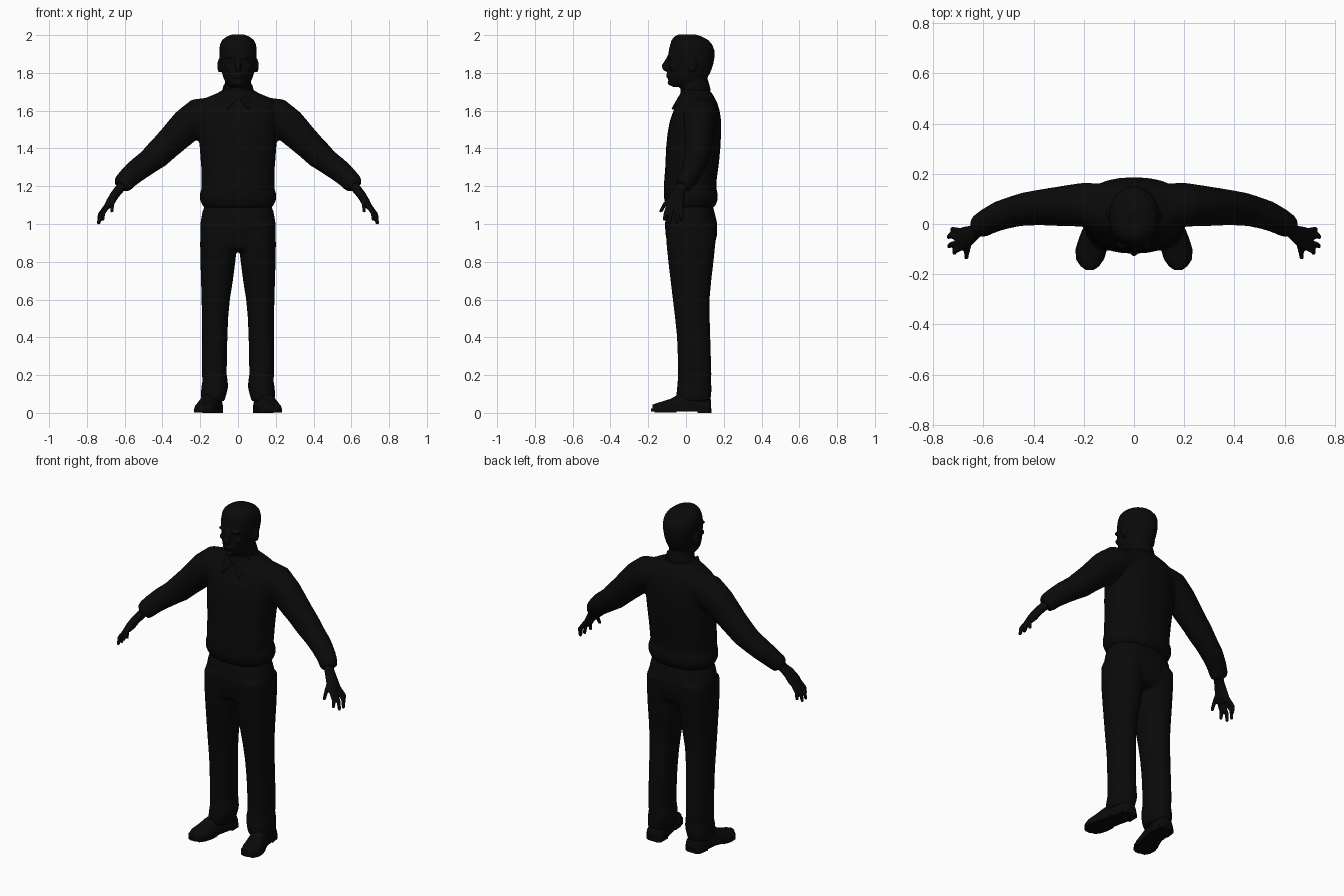
import bpy, bmesh, math
from mathutils import Vector

black = bpy.data.materials.new("matte black")
black.diffuse_color = (0.003, 0.003, 0.003, 1)


def curve_unit(t, n):
    """Point on a unit superellipse."""
    c, s = math.cos(t), math.sin(t)
    return (math.copysign(abs(c) ** (2 / n), c), math.copysign(abs(s) ** (2 / n), s))


def add_loft(bm, rings):
    """Skin closed rings of points and cap both ends."""
    rows = [[bm.verts.new(p) for p in r] for r in rings]
    k = len(rows[0])
    for a, b in zip(rows, rows[1:]):
        for i in range(k):
            bm.faces.new((a[i], a[(i + 1) % k], b[(i + 1) % k], b[i]))
    bm.faces.new(rows[0][::-1])
    bm.faces.new(rows[-1])


def upright(bm, sections, n=2.3, k=28):
    """Sections: z, left x, right x, front y, back y."""
    rings = []
    for z, x0, x1, y0, y1 in sections:
        pts = [curve_unit(2 * math.pi * i / k, n) for i in range(k)]
        rings.append([((x0 + x1) / 2 + u * (x1 - x0) / 2,
                       (y0 + y1) / 2 + v * (y1 - y0) / 2, z) for u, v in pts])
    add_loft(bm, rings)


def tube(bm, path, side=(0, 1, 0), k=18):
    """Path: x, y, z, radius across, radius along the side direction."""
    ps = [Vector(p[:3]) for p in path]
    rings = []
    for i, p in enumerate(path):
        t = (ps[min(i + 1, len(ps) - 1)] - ps[max(i - 1, 0)]).normalized()
        s = Vector(side)
        s = (s - t * s.dot(t)).normalized()
        w = t.cross(s)
        rings.append([ps[i] + w * (math.cos(a) * p[3]) + s * (math.sin(a) * p[4])
                      for a in (2 * math.pi * j / k for j in range(k))])
    add_loft(bm, rings)


def ball(bm, centre, size):
    res = bmesh.ops.create_uvsphere(bm, u_segments=16, v_segments=10, radius=1)
    for v in res["verts"]:
        v.co = Vector([c + a * s for c, a, s in zip(centre, v.co, size)])


def finish(bm, name, mirror=False, voxel=0, smooth=0, angle=60):
    bmesh.ops.recalc_face_normals(bm, faces=bm.faces)
    me = bpy.data.meshes.new(name)
    bm.to_mesh(me)
    bm.free()
    ob = bpy.data.objects.new(name, me)
    bpy.context.collection.objects.link(ob)
    me.materials.append(black)
    if mirror:
        m = ob.modifiers.new("Mirror", "MIRROR")
        m.use_mirror_merge = False
    if voxel:
        m = ob.modifiers.new("Blend", "REMESH")
        m.mode = "VOXEL"
        m.voxel_size = voxel
        m.use_smooth_shade = True
    if smooth:
        m = ob.modifiers.new("Soften", "SMOOTH")
        m.factor, m.iterations = 0.5, smooth
    bpy.ops.object.select_all(action="DESELECT")
    ob.select_set(True)
    bpy.context.view_layer.objects.active = ob
    bpy.ops.object.shade_smooth_by_angle(angle=math.radians(angle))
    return ob


# Pullover: torso, shoulders and sleeves blended into one skin
bm = bmesh.new()
upright(bm, [(z, -w, w, f, b) for z, w, f, b in [
    (1.085, .175, -.095, .145), (1.10, .19, -.105, .158), (1.13, .203, -.116, .168),
    (1.16, .203, -.118, .168), (1.19, .192, -.118, .160), (1.24, .195, -.115, .163),
    (1.30, .195, -.110, .172), (1.40, .203, -.106, .182), (1.48, .208, -.098, .186),
    (1.55, .215, -.085, .186), (1.60, .220, -.066, .178), (1.64, .206, -.048, .166),
    (1.67, .165, -.035, .152), (1.695, .105, -.028, .135), (1.715, .075, -.02, .12)]])
for s in (1, -1):
    tube(bm, [(s * x, y, z, r, d) for x, y, z, r, d in [
        (.13, .078, 1.60, .075, .085), (.20, .077, 1.575, .096, .088),
        (.27, .072, 1.522, .092, .082), (.37, .066, 1.423, .078, .072),
        (.43, .060, 1.365, .074, .067), (.47, .052, 1.332, .066, .063),
        (.53, .035, 1.288, .062, .059), (.58, .012, 1.245, .056, .053),
        (.606, -.005, 1.217, .054, .049), (.62, -.016, 1.198, .044, .043)]])
finish(bm, "pullover", voxel=.011, smooth=4)

# Trousers: hips and two legs
bm = bmesh.new()
upright(bm, [(1.12, -.17, .17, -.08, .135), (1.06, -.19, .19, -.102, .152),
             (1.0, -.2, .2, -.112, .166), (.94, -.2, .2, -.108, .165),
             (.88, -.198, .198, -.095, .148), (.86, -.19, .19, -.08, .13)])
for s in (1, -1):
    upright(bm, [(z, s * a, s * b, f, r) for z, a, b, f, r in [
        (1.0, .0, .198, -.108, .162), (.90, .003, .201, -.104, .156),
        (.80, .014, .199, -.094, .146), (.70, .027, .196, -.082, .134),
        (.60, .043, .193, -.070, .125), (.50, .052, .191, -.058, .126),
        (.40, .056, .190, -.048, .129), (.30, .058, .191, -.044, .132),
        (.20, .060, .191, -.042, .135), (.17, .054, .188, -.044, .132),
        (.13, .053, .195, -.048, .136), (.09, .064, .196, -.052, .133),
        (.06, .072, .194, -.045, .128)]])
finish(bm, "trousers", voxel=.011, smooth=4)

# Shoes: uppers swept from heel to toe, with sole and heel block
bm = bmesh.new()
rings = []
for y, x, w, h in [(.132, .13, .035, .07), (.115, .13, .052, .09), (.06, .135, .054, .11),
                   (0, .145, .052, .115), (-.04, .157, .055, .098), (-.08, .166, .060, .075),
                   (-.12, .173, .059, .062), (-.155, .176, .046, .052), (-.178, .176, .024, .043)]:
    rings.append([(x + math.cos(a) * w, y, .014 + (h - .014) * (max(0, math.sin(a)) ** .8))
                  for a in (math.pi * i / 14 for i in range(15))])
add_loft(bm, rings)
finish(bm, "shoe_uppers", mirror=True)

bm = bmesh.new()
outline = [(.136, .13, .028), (.12, .13, .05), (.06, .134, .055), (0, .145, .051),
           (-.05, .16, .057), (-.10, .170, .063), (-.14, .175, .056),
           (-.168, .176, .037), (-.184, .176, .014)]


def plate(bm, rows, z0, z1):
    loop = [(x + w, y) for y, x, w in rows] + [(x - w, y) for y, x, w in reversed(rows)]
    add_loft(bm, [[(x, y, z) for x, y in loop] for z in (z0, z1)])


plate(bm, outline, .008, .022)
plate(bm, outline[:3], 0, .01)
plate(bm, outline[4:-1], .002, .01)
finish(bm, "shoe_soles", mirror=True, angle=35)

# Hands: palm, four fingers and a thumb
bm = bmesh.new()
tube(bm, [(.595, -.002, 1.228, .026, .028), (.632, -.030, 1.180, .025, .030),
          (.652, -.044, 1.155, .024, .038), (.675, -.056, 1.118, .023, .046),
          (.694, -.064, 1.090, .017, .043)])
for tip, root, mid in [((.722, -.024, 1.020), (.692, -.029, 1.100), (.722, -.022, 1.06)),
                       ((.738, -.052, 1.003), (.697, -.052, 1.096), (.732, -.046, 1.05)),
                       ((.737, -.088, 1.004), (.696, -.075, 1.093), (.727, -.082, 1.048)),
                       ((.715, -.115, 1.022), (.688, -.093, 1.096), (.714, -.107, 1.058)),
                       ((.668, -.134, 1.066), (.655, -.066, 1.145), (.666, -.112, 1.105))]:
    end = Vector(tip) + (Vector(tip) - Vector(mid)) * .12
    tube(bm, [(*root, .013, .013), (*mid, .0115, .0115), (*tip, .009, .009),
              (*end, .004, .004)], side=(.3, 1, .3), k=10)
finish(bm, "hands", mirror=True, voxel=.005, smooth=2)

# Head with neck, nose, brow, lips, chin and ears
bm = bmesh.new()
upright(bm, [(z, -w, w, f, b) for z, w, f, b in [
    (1.725, .040, -.070, .03), (1.74, .058, -.084, .075), (1.765, .074, -.093, .108),
    (1.80, .085, -.094, .128), (1.84, .092, -.094, .143), (1.88, .097, -.096, .151),
    (1.92, .099, -.091, .150), (1.95, .096, -.084, .139), (1.975, .083, -.076, .117),
    (1.992, .060, -.062, .085), (2.004, .030, -.04, .05)]], n=2.15)
tube(bm, [(0, .045, 1.63, .075, .075), (0, .043, 1.70, .07, .072), (0, .04, 1.80, .068, .075)])
tube(bm, [(0, -.090, 1.885, .010, .010), (0, -.100, 1.86, .012, .013),
          (0, -.113, 1.838, .015, .016), (0, -.112, 1.824, .019, .015), (0, -.10, 1.815, .013, .01)])
ball(bm, (0, -.092, 1.792), (.032, .014, .007))
ball(bm, (0, -.091, 1.779), (.028, .014, .007))
ball(bm, (0, -.080, 1.748), (.028, .018, .016))
for s in (1, -1):
    ball(bm, (s * .038, -.082, 1.886), (.032, .017, .009))
    ball(bm, (s * .046, -.070, 1.83), (.026, .017, .018))
    ball(bm, (s * .098, .035, 1.838), (.012, .022, .038))
finish(bm, "head", voxel=.006, smooth=3)

# Collar: standing band around the neck and two turned-down points
bm = bmesh.new()
k = 28
rings = [[], [], [], []]
for i in range(k):
    a = 2 * math.pi * i / k
    c, s = math.cos(a), math.sin(a)
    top = 1.72 + .04 * s
    for ring, r, z in zip(rings, (.072, .078, .094, .083), (top, top + .006, top - .05, top - .075)):
        ring.append((c * r, .043 + s * r * .93, z))
add_loft(bm, rings)
finish(bm, "collar_band")

bm = bmesh.new()
front = [(.004, -.046, 1.665), (.055, -.078, 1.608), (.098, .01, 1.675), (.07, -.015, 1.715)]
back = [(x, y + .022, z - .004) for x, y, z in front]
add_loft(bm, [front, back])
finish(bm, "collar_points", mirror=True, angle=30)
